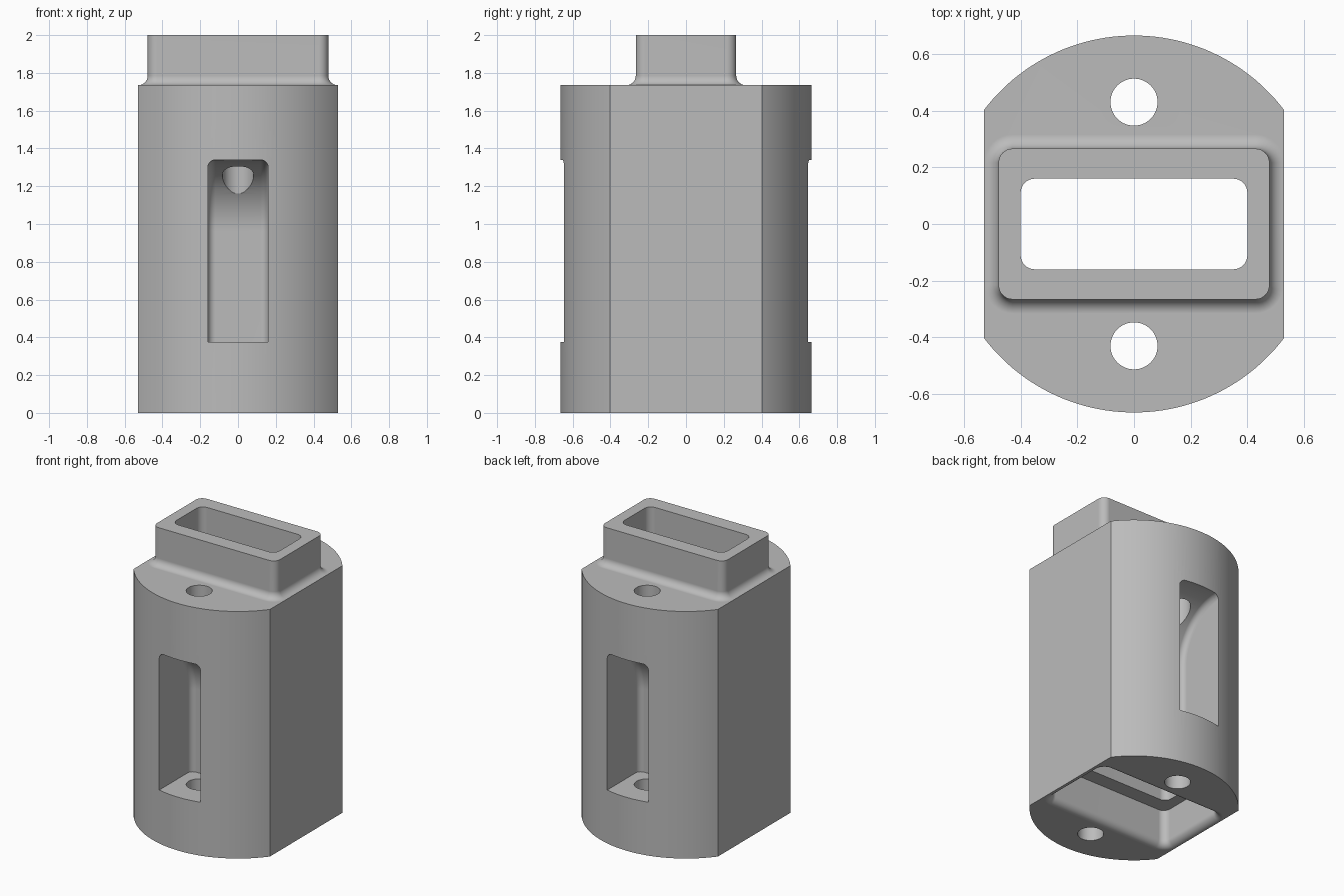
import bpy, bmesh
from math import sin, cos, pi, sqrt, asin

if "Cube" in bpy.data.objects:
    bpy.data.objects.remove(bpy.data.objects["Cube"])

RADIUS, FLAT, BODY_TOP, TOP = 0.665, 0.53, 1.735, 2.0
STEPS = 8
QUARTER = [i * pi / 2 / STEPS for i in range(STEPS + 1)]

grey = bpy.data.materials.new("plain grey")
grey.use_nodes = True
grey.diffuse_color = (0.5, 0.5, 0.5, 1)
grey.node_tree.nodes["Principled BSDF"].inputs["Base Color"].default_value = (0.5, 0.5, 0.5, 1)


def loft(name, rings):
    """Closed solid through rings of equal point count."""
    bm = bmesh.new()
    rows = [[bm.verts.new(p) for p in ring] for ring in rings]
    n = len(rows[0])
    for a, b in zip(rows, rows[1:]):
        for i in range(n):
            j = (i + 1) % n
            bm.faces.new((a[i], a[j], b[j], b[i]))
    bm.faces.new(rows[0])
    bm.faces.new(rows[-1])
    bmesh.ops.recalc_face_normals(bm, faces=bm.faces)
    mesh = bpy.data.meshes.new(name)
    bm.to_mesh(mesh)
    bm.free()
    mesh.materials.append(grey)
    obj = bpy.data.objects.new(name, mesh)
    bpy.context.scene.collection.objects.link(obj)
    return obj


def rounded_rect(hx, hy, r, z):
    corners = ((1, 1, 0), (-1, 1, 1), (-1, -1, 2), (1, -1, 3))
    return [(sx * (hx - r) + r * cos(a + k * pi / 2),
             sy * (hy - r) + r * sin(a + k * pi / 2), z)
            for sx, sy, k in corners for a in QUARTER]


def combine(target, tool, operation):
    mod = target.modifiers.new(operation.lower(), "BOOLEAN")
    mod.operation, mod.object, mod.solver = operation, tool, "EXACT"
    bpy.context.view_layer.objects.active = target
    bpy.ops.object.modifier_apply(modifier=mod.name)
    bpy.data.objects.remove(tool)


# Round body with two flat sides
half = asin(FLAT / RADIUS)
arc = [-half + 2 * half * i / 48 for i in range(49)]
outline = [(RADIUS * sin(a), -RADIUS * cos(a)) for a in arc]
outline += [(-x, -y) for x, y in outline]
body = loft("housing_body", [[(x, y, z) for x, y in outline] for z in (0, BODY_TOP)])

# Rectangular neck with a flared foot, and the matching socket underneath
NX, NY, NR, FOOT = 0.478, 0.266, 0.05, 0.05


def neck_ring(offset, z):
    return rounded_rect(NX + offset, NY + offset, NR + offset, z)


foot = [(FOOT * (1 - sin(a)), FOOT * (1 - cos(a))) for a in QUARTER]
neck = loft("neck", [neck_ring(FOOT, BODY_TOP - 0.03)]
            + [neck_ring(o, BODY_TOP + h) for o, h in foot] + [neck_ring(0, TOP)])
combine(body, neck, "UNION")
socket = loft("socket_cutter", [neck_ring(FOOT, -0.05)]
              + [neck_ring(o, h) for o, h in foot] + [neck_ring(0, TOP - BODY_TOP)])
combine(body, socket, "DIFFERENCE")

# Rectangular passage through the whole height
passage = loft("passage_cutter", [rounded_rect(0.4, 0.16, 0.05, z) for z in (-0.1, 2.1)])
combine(body, passage, "DIFFERENCE")

# Side pockets: rounded inner edges, curved ceiling, flat floor
BACK, CURVE, SPRING, FLOOR = 0.29, 0.38, 0.96, 0.375
WIDTH, ROUND = 0.16, 0.04


def pocket_slice(side, x, inset):
    r = CURVE - inset
    pts = [(BACK + inset, FLOOR)]
    pts += [(BACK + CURVE - r * cos(i * pi / 40), SPRING + r * sin(i * pi / 40))
            for i in range(21)]
    pts += [(0.9, SPRING + r), (0.9, FLOOR)]
    return [(x, side * y, z) for y, z in pts]


def mouth_ring(side, offset, depth=0, flat_y=None):
    """Arched outline that follows the round wall."""
    w, r = WIDTH + offset, max(ROUND + offset, 0.005)
    top = SPRING + CURVE - 0.004 + offset
    right = [(w, FLOOR + 0.0005)]
    right += [(w - r + r * cos(a), top - r + r * sin(a)) for a in QUARTER]
    inner = [((w - r) * (1 - i / 4), top) for i in range(1, 8)]
    pts = right + inner + [(-x, z) for x, z in reversed(right)]
    return [(x, side * (flat_y or sqrt(RADIUS ** 2 - x * x) - depth), z) for x, z in pts]


for side in (-1, 1):
    edge = [(WIDTH - ROUND * (1 - cos(a)), ROUND * (1 - sin(a))) for a in QUARTER]
    slices = [pocket_slice(side, -x, e) for x, e in edge]
    slices += [pocket_slice(side, x, e) for x, e in reversed(edge)]
    combine(body, loft("pocket_cutter", slices), "DIFFERENCE")

    # Softened pocket mouth
    rings = [mouth_ring(side, -0.05, flat_y=0.56)]
    rings += [mouth_ring(side, ROUND * (1 - cos(a)) - 0.001, ROUND * (1 - sin(a)))
              for a in QUARTER]
    rings.append(mouth_ring(side, ROUND - 0.001, flat_y=0.85))
    combine(body, loft("mouth_cutter", rings), "DIFFERENCE")

    # Vertical bolt hole
    circle = [(0.083 * cos(i * pi / 24), side * 0.43 + 0.083 * sin(i * pi / 24))
              for i in range(48)]
    hole = loft("bolt_hole_cutter", [[(x, y, z) for x, y in circle] for z in (-0.1, 2.1)])
    combine(body, hole, "DIFFERENCE")

# Smooth curved walls, crisp edges
bpy.ops.object.select_all(action="DESELECT")
body.select_set(True)
bpy.context.view_layer.objects.active = body
bpy.ops.object.shade_smooth_by_angle(angle=pi / 6)
weighted = body.modifiers.new("even_shading", "WEIGHTED_NORMAL")
weighted.keep_sharp = True
